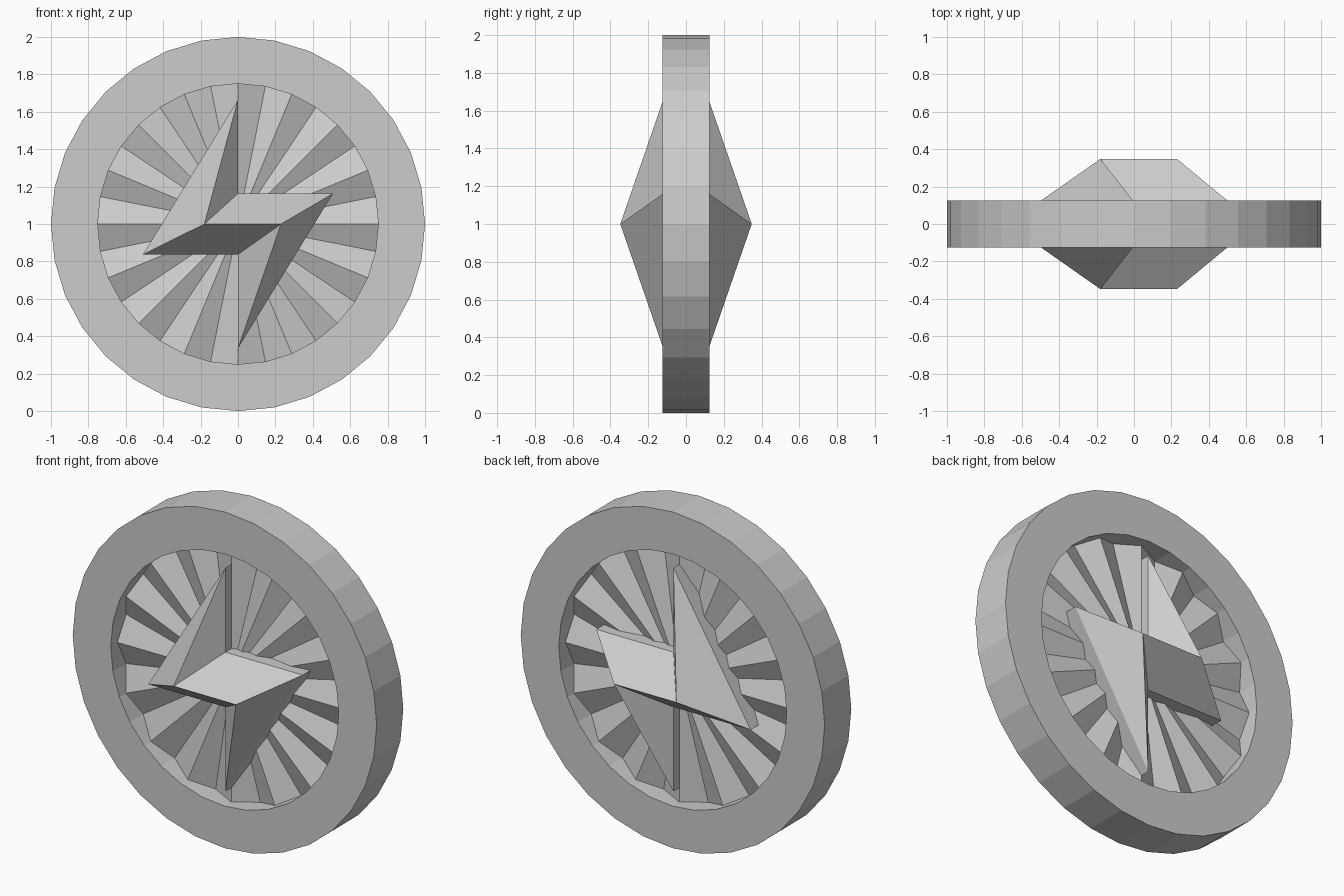
import bpy
from math import sin, cos, pi

cube = bpy.data.objects.get("Cube")
if cube:
    bpy.data.objects.remove(cube)

SIDES = 32
HALF = 0.125      # half thickness of the rim
PLEAT = 0.0625    # height of the fan folds
BASE = 0.118      # where the bolt facets begin

grey = bpy.data.materials.new("plain grey")
grey.use_nodes = True
grey.diffuse_color = (0.604, 0.604, 0.604, 1)
grey.node_tree.nodes["Principled BSDF"].inputs["Base Color"].default_value = grey.diffuse_color


def make(name, verts, faces):
    mesh = bpy.data.meshes.new(name)
    mesh.from_pydata(verts, [], faces)
    mesh.materials.append(grey)
    mesh.update()
    obj = bpy.data.objects.new(name, mesh)
    bpy.context.collection.objects.link(obj)
    obj.location.z = 1


def circle_point(i, radius, y):
    a = 2 * pi * i / SIDES
    return (radius * cos(a), y, radius * sin(a))


# Rim: a square section swept round the wheel
section = [(1, -HALF), (1, HALF), (0.75, HALF), (0.75, -HALF)]
verts = [circle_point(i, r, y) for i in range(SIDES) for r, y in section]
faces = []
for i in range(SIDES):
    a, b = 4 * i, 4 * ((i + 1) % SIDES)
    for k in range(4):
        n = (k + 1) % 4
        faces.append((a + k, a + n, b + n, b + k))
make("rim", verts, faces)

# Pleated fans: ridges run out from the centre, valleys dip to the mid plane
for name, side in (("front_fan", -1), ("back_fan", 1)):
    verts = [circle_point(i, 0.75, 0 if i % 2 else side * PLEAT) for i in range(SIDES)]
    verts.append((0, side * PLEAT, 0))
    faces = [(i, (i + 1) % SIDES, SIDES)[::-side] for i in range(SIDES)]
    make(name, verts, faces)

# Faceted bolt: outline, with a raised ridge on the front and back
outline = [(0, 0.665), (-0.508, -0.163), (0, -0.163), (0, -0.665), (0.508, 0.163), (0, 0.163)]
ridge = [(-0.18, 0), (0.23, 0)]
facets = [(0, 1, 6), (1, 2, 7, 6), (2, 3, 7), (3, 4, 7), (4, 5, 6, 7), (5, 0, 6)]
verts, faces = [], []
for side in (-1, 1):
    first = len(verts)
    verts += [(x, side * BASE, z) for x, z in outline]
    verts += [(x, side * 0.348, z) for x, z in ridge]
    faces += [[first + i for i in f][::-side] for f in facets]
# Straight walls joining the two sides through the fans
for i in range(6):
    n = (i + 1) % 6
    faces.append((n, i, i + 8, n + 8))
make("faceted_bolt", verts, faces)
